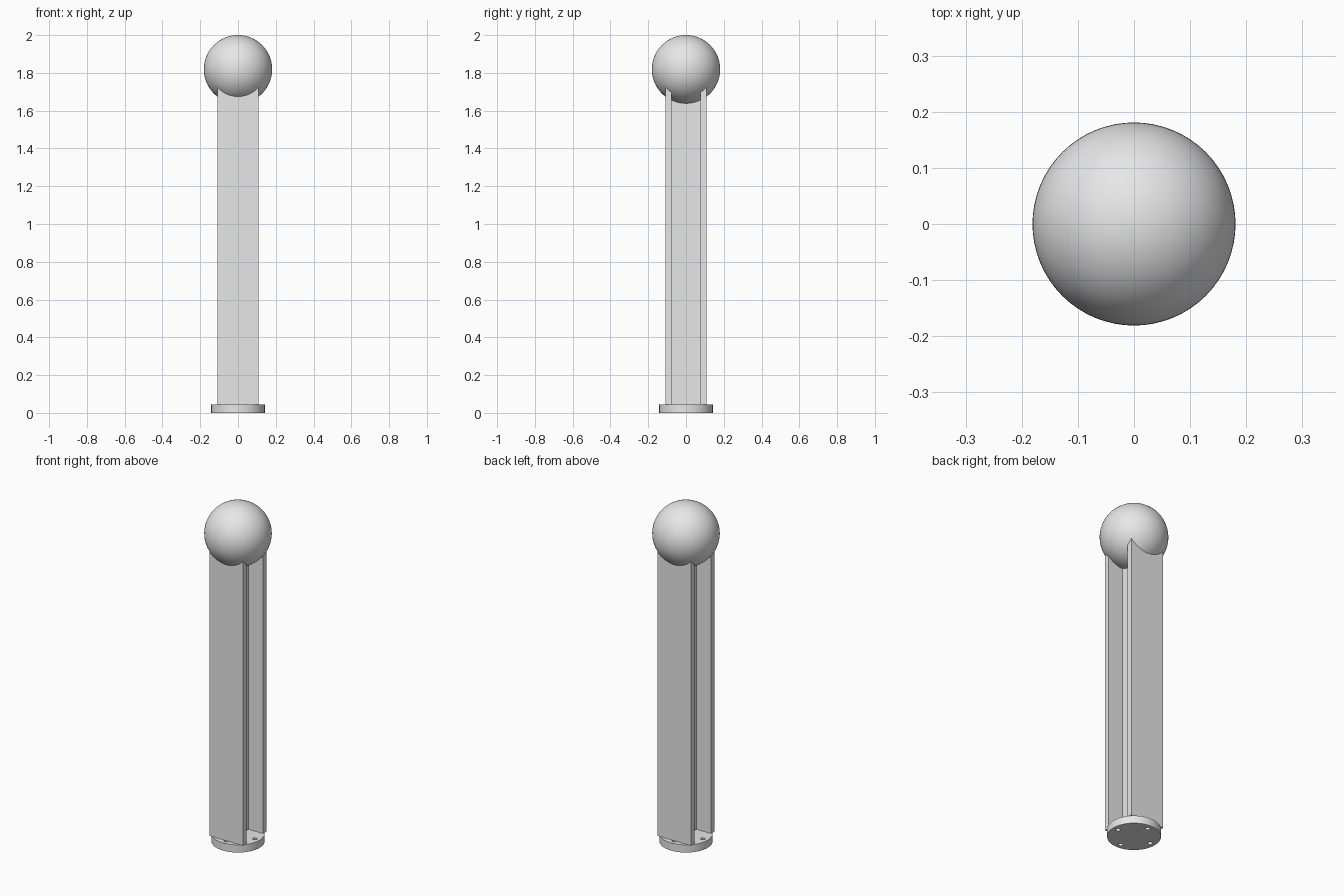
import bpy, bmesh
from math import cos, sin, pi, radians

cube = bpy.data.objects.get("Cube")
if cube:
    bpy.data.objects.remove(cube, do_unlink=True)

GREY = (0.8, 0.8, 0.8, 1.0)
grey = bpy.data.materials.new("plain grey")
grey.use_nodes = True
grey.diffuse_color = GREY
for node in grey.node_tree.nodes:
    if node.type == 'BSDF_PRINCIPLED':
        node.inputs["Base Color"].default_value = GREY


def ring(radius, count, cx=0.0, cy=0.0):
    return [(cx + radius * cos(2 * pi * i / count),
             cy + radius * sin(2 * pi * i / count)) for i in range(count)]


def smooth(obj):
    bpy.ops.object.select_all(action='DESELECT')
    obj.select_set(True)
    bpy.context.view_layer.objects.active = obj
    bpy.ops.object.shade_smooth_by_angle(angle=radians(35))


def extrude_outlines(name, outlines, bottom, top):
    """Solid from closed outlines; outlines inside the first become holes."""
    curve = bpy.data.curves.new(name, 'CURVE')
    curve.dimensions = '2D'
    curve.fill_mode = 'BOTH'
    curve.extrude = (top - bottom) / 2
    for outline in outlines:
        spline = curve.splines.new('POLY')
        spline.points.add(len(outline) - 1)
        for point, (x, y) in zip(spline.points, outline):
            point.co = (x, y, 0, 1)
        spline.use_cyclic_u = True
    obj = bpy.data.objects.new(name, curve)
    bpy.context.collection.objects.link(obj)
    bpy.ops.object.select_all(action='DESELECT')
    obj.select_set(True)
    bpy.context.view_layer.objects.active = obj
    bpy.ops.object.convert(target='MESH')
    obj = bpy.context.view_layer.objects.active
    obj.name = name
    # weld the caps to the walls
    bm = bmesh.new()
    bm.from_mesh(obj.data)
    bmesh.ops.remove_doubles(bm, verts=bm.verts, dist=1e-5)
    bmesh.ops.recalc_face_normals(bm, faces=bm.faces)
    bmesh.ops.translate(bm, verts=bm.verts, vec=(0, 0, (top + bottom) / 2))
    bm.to_mesh(obj.data)
    bm.free()
    obj.data.materials.clear()
    obj.data.materials.append(grey)
    smooth(obj)
    return obj


# round base plate with four bolt holes
PLATE_TOP = 0.045
holes = [ring(0.013, 20, x, y) for x, y in ring(0.11, 4)]
extrude_outlines("base_plate", [ring(0.142, 64)] + holes, 0, PLATE_TOP)

# I-beam post: half profile turned about the centre
HALF, INNER, WEB = 0.109, 0.078, 0.015
half = [(WEB, -INNER), (WEB, INNER), (HALF, INNER), (HALF, HALF),
        (-HALF, HALF), (-HALF, INNER)]
profile = half + [(-x, -y) for x, y in half]
extrude_outlines("beam_post", [profile], PLATE_TOP, 1.724)

# ball on top, resting over the beam corners
RADIUS = 0.181
bpy.ops.mesh.primitive_uv_sphere_add(segments=64, ring_count=32, radius=RADIUS,
                                     location=(0, 0, 2 - RADIUS))
ball = bpy.context.object
ball.name = "top_ball"
ball.data.materials.append(grey)
smooth(ball)
